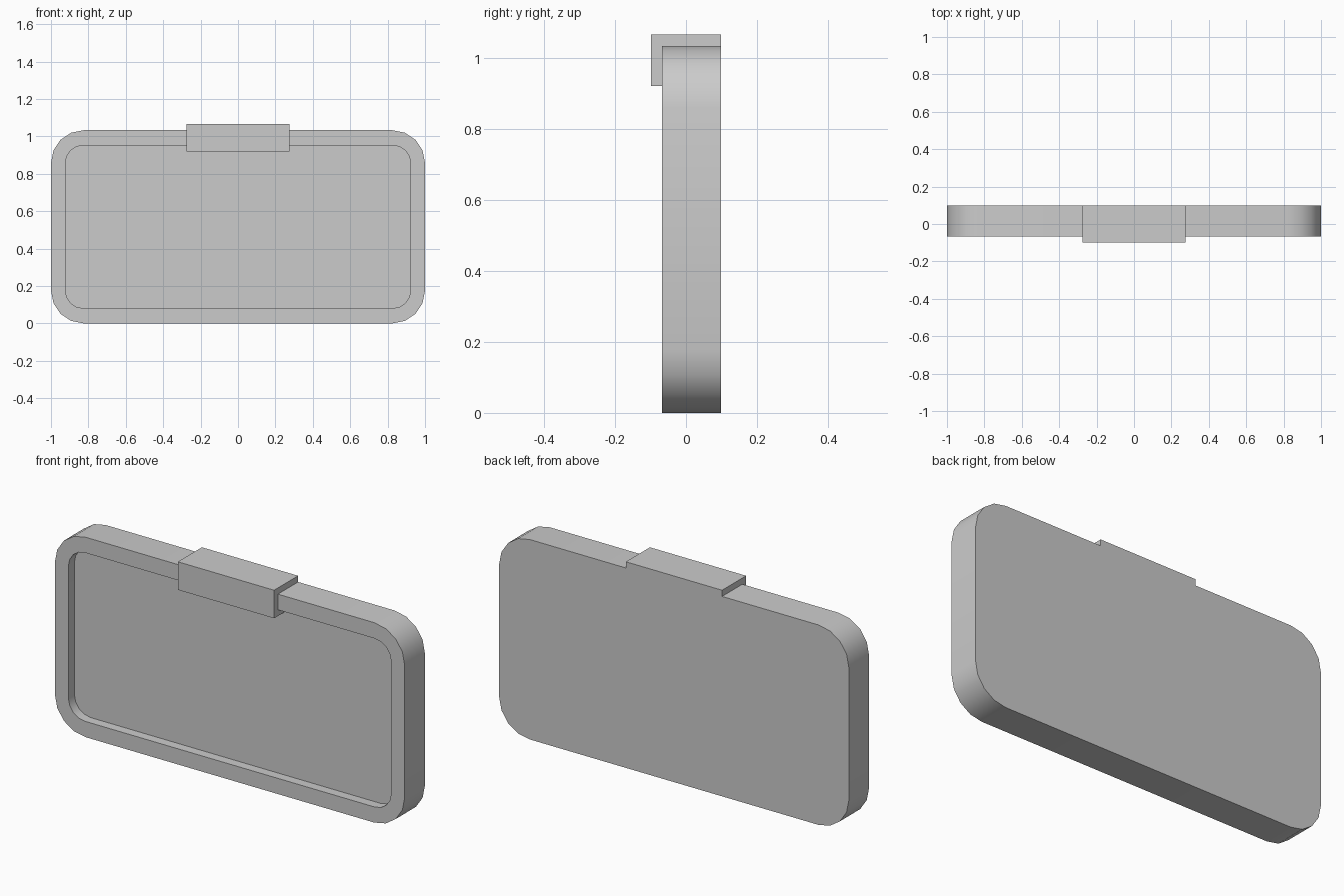
import bpy, bmesh, math

if "Cube" in bpy.data.objects:
    bpy.data.objects.remove(bpy.data.objects["Cube"])

BACK, FRONT, FLOOR, LIP = 0.098, -0.067, -0.018, -0.098
TOP = 1.033


def rounded_rect(hx, z0, z1, r, seg=4):
    """Outline of a rounded rectangle in the xz plane."""
    pts = []
    centres = [(hx - r, z1 - r), (-hx + r, z1 - r), (-hx + r, z0 + r), (hx - r, z0 + r)]
    for i, (cx, cz) in enumerate(centres):
        for k in range(seg + 1):
            a = math.pi / 2 * (i + k / seg)
            pts.append((cx + r * math.cos(a), cz + r * math.sin(a)))
    return pts


def finish(bm, name):
    bmesh.ops.recalc_face_normals(bm, faces=bm.faces)
    mesh = bpy.data.meshes.new(name)
    bm.to_mesh(mesh)
    bm.free()
    obj = bpy.data.objects.new(name, mesh)
    bpy.context.collection.objects.link(obj)
    bpy.ops.object.select_all(action='DESELECT')
    obj.select_set(True)
    bpy.context.view_layer.objects.active = obj
    bpy.ops.object.shade_smooth_by_angle(angle=math.radians(30))


# Tray: solid back, outer wall, front rim and shallow recess
bm = bmesh.new()
outer = rounded_rect(1.0, 0.0, TOP, 0.175)
inner = rounded_rect(0.923, 0.081, 0.952, 0.095)
loops = [[bm.verts.new((x, y, z)) for x, z in pts]
         for pts, y in ((outer, BACK), (outer, FRONT), (inner, FRONT), (inner, FLOOR))]
for a, b in zip(loops, loops[1:]):
    for i in range(len(a)):
        j = (i + 1) % len(a)
        bm.faces.new((a[i], a[j], b[j], b[i]))
bm.faces.new(loops[0])
bm.faces.new(loops[-1])
finish(bm, "tray")

# Clip: hook profile wrapped over the top rim and down into the recess
bm = bmesh.new()
profile = [(BACK, TOP), (BACK, 1.065), (LIP, 1.065), (LIP, 0.92),
           (FLOOR, 0.92), (FLOOR, 0.952), (FRONT, 0.952), (FRONT, TOP)]
face = bm.faces.new([bm.verts.new((-0.275, y, z)) for y, z in profile])
side = bmesh.ops.extrude_face_region(bm, geom=[face], use_keep_orig=True)
bmesh.ops.translate(bm, vec=(0.55, 0, 0),
                    verts=[v for v in side["geom"] if isinstance(v, bmesh.types.BMVert)])
finish(bm, "top_clip")
